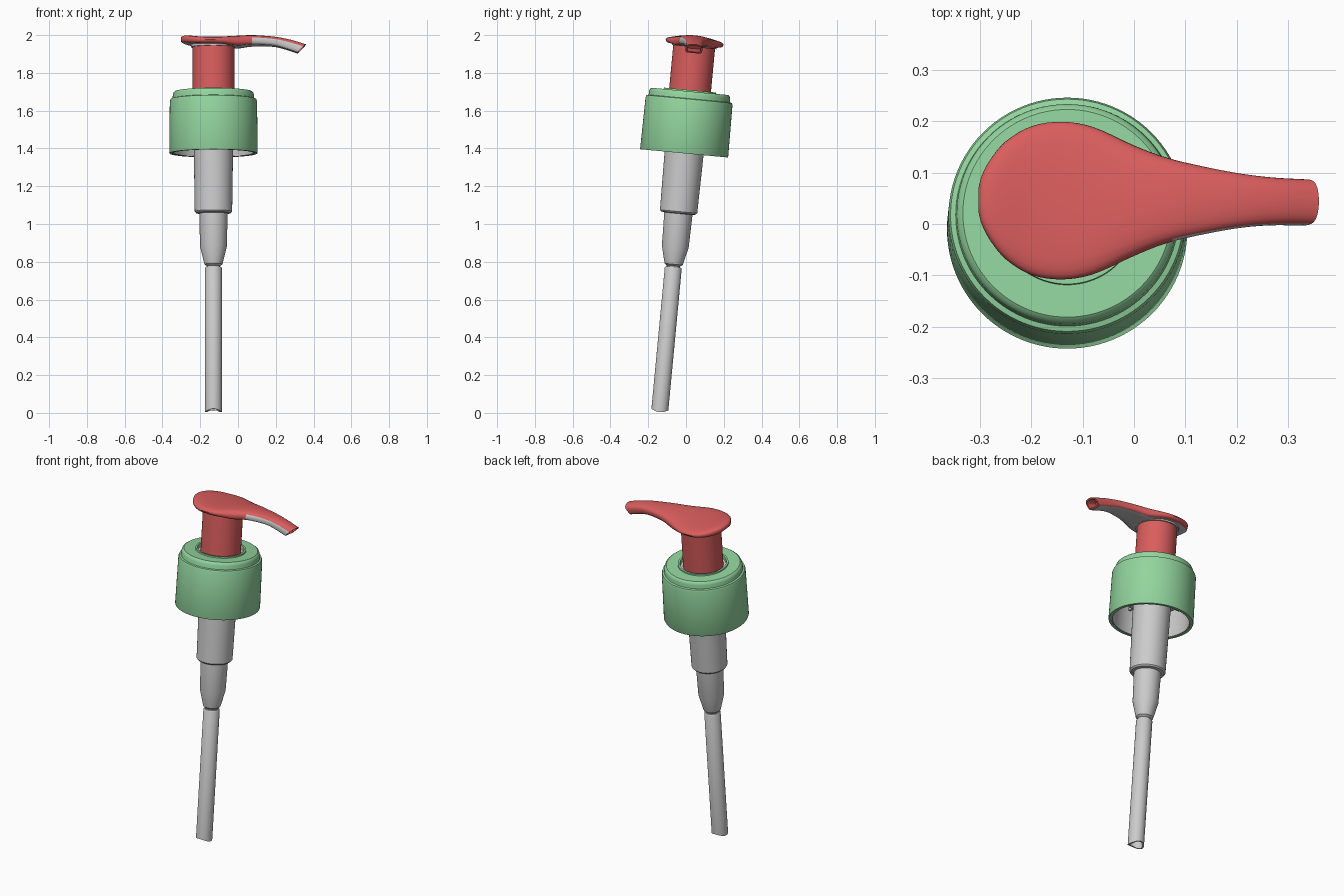
import bpy, bmesh, math
from mathutils import Matrix

if "Cube" in bpy.data.objects:
    bpy.data.objects.remove(bpy.data.objects["Cube"])

TILT = math.radians(5.4)
# local frame: pump axis on local z, then tilted and moved into place
PLACE = (Matrix.Translation((-0.13, -0.14, 0)) @ Matrix.Rotation(-TILT, 4, 'X')
         @ Matrix.Scale(1 / math.cos(TILT), 4, (0, 0, 1)))


def material(name, color):
    m = bpy.data.materials.new(name)
    m.diffuse_color = (*color, 1)
    m.use_nodes = True
    m.node_tree.nodes["Principled BSDF"].inputs["Base Color"].default_value = m.diffuse_color
    return m


RED = material("red_plastic", (0.70, 0.11, 0.11))
GREEN = material("green_plastic", (0.29, 0.66, 0.34))
GREY = material("grey_plastic", (0.8, 0.8, 0.8))


def finish(name, bm, mats=(), angle=35):
    bmesh.ops.remove_doubles(bm, verts=bm.verts, dist=1e-5)
    bmesh.ops.recalc_face_normals(bm, faces=bm.faces)
    bm.transform(PLACE)
    me = bpy.data.meshes.new(name)
    bm.to_mesh(me)
    bm.free()
    for m in mats:
        me.materials.append(m)
    ob = bpy.data.objects.new(name, me)
    bpy.context.collection.objects.link(ob)
    bpy.ops.object.select_all(action='DESELECT')
    ob.select_set(True)
    bpy.context.view_layer.objects.active = ob
    bpy.ops.object.shade_smooth_by_angle(angle=math.radians(angle))
    return ob


def lathe(name, profile, mats=(), closed=False, n=64, warp=None):
    bm = bmesh.new()
    rings = []
    for r, z in profile:
        ring = []
        for i in range(n):
            a = 2 * math.pi * i / n
            ring.append(bm.verts.new((r * math.cos(a), r * math.sin(a),
                                      z + (warp(a, z) if warp else 0))))
        rings.append(ring)
    for k in range(len(rings) if closed else len(rings) - 1):
        a, b = rings[k], rings[(k + 1) % len(rings)]
        for i in range(n):
            j = (i + 1) % n
            bm.faces.new((a[i], a[j], b[j], b[i]))
    return finish(name, bm, mats)


# dip tube with a fish-mouth lower end
lathe("dip_tube", [(.045, .004), (.045, .765), (.041, .772), (.036, .772), (.036, .004)],
      closed=True, n=40,
      warp=lambda a, z: .014 * math.sin(a) ** 2 if z < .1 else 0)

# pump housing, stepped, with flange inside the cap
lathe("pump_housing", [(0, .76), (.034, .76), (.036, .778), (.048, .787), (.071, .88),
                       (.075, 1.055), (.092, 1.058), (.099, 1.066), (.104, 1.40),
                       (.104, 1.50), (.16, 1.50), (.16, 1.54), (.125, 1.56), (.125, 1.69),
                       (0, 1.69)])

# screw cap shell
lathe("screw_cap", [(.217, 1.374), (.232, 1.374), (.234, 1.379), (.231, 1.65), (.227, 1.661),
                    (.217, 1.664), (.216, 1.668), (.215, 1.685), (.211, 1.696), (.203, 1.702),
                    (.140, 1.702), (.139, 1.709), (.128, 1.709), (.126, 1.67), (.217, 1.62)],
      [GREEN], closed=True, n=96)

# grey inside lining of the cap
lathe("cap_lining", [(.218, 1.376), (.211, 1.376), (.211, 1.55), (.10, 1.55),
                     (.10, 1.56), (.218, 1.56)], closed=True, n=96)

# ribs around the housing under the cap ceiling
bm = bmesh.new()
for i in range(12):
    rot = Matrix.Rotation(2 * math.pi * i / 12, 4, 'Z')
    bmesh.ops.create_cube(bm, size=1, matrix=rot @ Matrix.Translation((.172, 0, 1.53))
                          @ Matrix.Diagonal((.05, .012, .05, 1)))
finish("cap_ribs", bm)

# moving stem
lathe("stem", [(0, 1.66), (.111, 1.66), (.111, 1.955), (0, 1.955)], [RED])
lathe("stem_collar", [(.105, 1.936), (.119, 1.936), (.119, 1.955), (.105, 1.955)],
      [GREY], closed=True)

# pump head: stations along x of (x, half width, top, bottom, end slant)
STATIONS = [(-.303, .022, 1.985, 1.970, 0), (-.297, .046, 1.992, 1.963, 0),
            (-.28, .079, 1.996, 1.957, 0), (-.25, .115, 1.994, 1.951, 0),
            (-.20, .145, 1.988, 1.946, 0), (-.14, .154, 1.986, 1.945, 0),
            (-.08, .144, 1.988, 1.943, 0), (0, .108, 1.995, 1.936, 0),
            (.05, .088, 1.998, 1.942, 0), (.10, .074, 1.998, 1.945, 0),
            (.20, .055, 1.990, 1.941, .01), (.28, .047, 1.975, 1.926, .03),
            (.36, .045, 1.951, 1.905, .045)]
HALF = [(0, 0), (.45, 0), (.84, .02), (.93, .08), (.98, .22), (1, .42), (.985, .56),
        (.95, .67), (.88, .78), (.75, .87), (.55, .94), (.28, .985), (0, 1)]
SECTION = HALF + [(-v, h) for v, h in HALF[-2:0:-1]]


def smooth_rows(rows, steps=4):
    out = []
    for i in range(len(rows) - 1):
        p = [rows[max(0, min(len(rows) - 1, i + d))] for d in (-1, 0, 1, 2)]
        # finite-difference tangents against x
        m0, m1 = [[(b - a) / (p[k + 1][0] - p[k - 1][0]) for a, b in zip(p[k - 1], p[k + 1])]
                  if k + 1 < 4 else None for k in (1, 2)]
        dx = p[2][0] - p[1][0]
        for s in range(steps):
            t = s / steps
            out.append([(2*t**3 - 3*t*t + 1) * a + (t**3 - 2*t*t + t) * dx * u
                        + (3*t*t - 2*t**3) * b + (t**3 - t*t) * dx * w
                        for a, b, u, w in zip(p[1], p[2], m0, m1)])
    return out + [list(rows[-1])]


bm = bmesh.new()
rings = [[bm.verts.new((x + .13 - sl * (1 - h), v * w, bot + h * (top - bot)))
          for v, h in SECTION] for x, w, top, bot, sl in smooth_rows(STATIONS)]
n = len(SECTION)
for a, b in zip(rings, rings[1:]):
    for i in range(n):
        f = bm.faces.new((a[i], a[(i + 1) % n], b[(i + 1) % n], b[i]))
        c = f.calc_center_median()
        k = i if i < n // 2 else n - 1 - i
        # grey underside, and grey front flank along the spout
        if k < 2 or (i >= n // 2 and k < 7 and c.x > .20):
            f.material_index = 1
bm.faces.new(rings[0])
tip = bm.faces.new(rings[-1])
bmesh.ops.recalc_face_normals(bm, faces=bm.faces)
# nozzle opening
bmesh.ops.inset_region(bm, faces=[tip], thickness=.009, use_even_offset=True)
hole = bmesh.ops.extrude_discrete_faces(bm, faces=[tip])["faces"]
for f in hole:
    bmesh.ops.translate(bm, verts=f.verts, vec=(-.06, 0, .017))
finish("pump_head", bm, [RED, GREY], 40)
